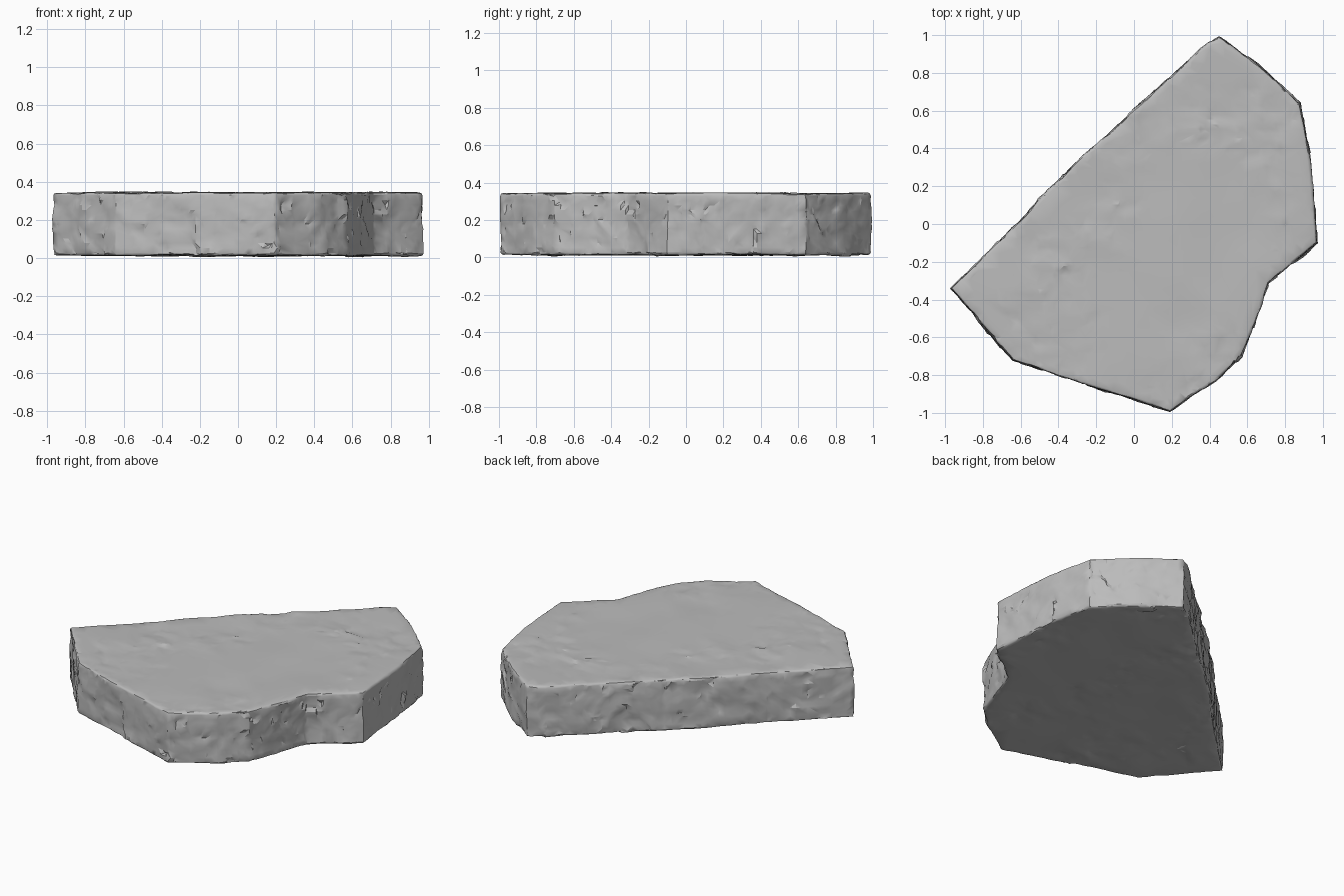
import bpy, bmesh, math
from mathutils import Vector, noise

cube = bpy.data.objects.get("Cube")
if cube:
    bpy.data.objects.remove(cube)

OUTLINE = [(0.19, -0.99), (0.43, -0.83), (0.57, -0.7), (0.64, -0.52), (0.71, -0.31),
           (0.97, -0.1), (0.93, 0.35), (0.88, 0.64), (0.67, 0.83), (0.45, 0.99),
           (0.36, 0.93), (0, 0.6), (-0.32, 0.31), (-0.6, 0.02), (-0.97, -0.34),
           (-0.64, -0.72), (-0.38, -0.81), (-0.1, -0.9)]
BOTTOM, TOP, STEP = 0.013, 0.343, 0.025


def chip(p, scale, tilt):
    """Height of a tilted flake: every noise cell is its own sloping facet."""
    q = p * scale + noise.noise_vector(p * 3) * 0.35
    centre = noise.voronoi(q)[1][0]
    slope = noise.cell_vector(centre * 7.3) - Vector((0.5, 0.5, 0.5))
    return max(-1, min(1, (q - centre).dot(slope) * tilt))


# Slab prism with narrow chamfered rims
bm = bmesh.new()
base = bm.faces.new([bm.verts.new((x, y, BOTTOM)) for x, y in OUTLINE])
walls = bmesh.ops.extrude_face_region(bm, geom=[base])["geom"]
for v in walls:
    if isinstance(v, bmesh.types.BMVert):
        v.co.z = TOP
bmesh.ops.recalc_face_normals(bm, faces=bm.faces)
rims = [e for e in bm.edges if abs(e.verts[0].co.z - e.verts[1].co.z) < 0.01]
bmesh.ops.bevel(bm, geom=rims, offset=0.013, segments=2, profile=0.5, affect='EDGES')

# Cut into small cells so the stone can be chipped
bmesh.ops.triangulate(bm, faces=bm.faces)
for axis in range(3):
    normal = Vector([float(i == axis) for i in range(3)])
    for i in range(-40, 41):
        bmesh.ops.bisect_plane(bm, geom=bm.verts[:] + bm.edges[:] + bm.faces[:],
                               plane_co=normal * (i * STEP + 0.003), plane_no=normal)
bmesh.ops.remove_doubles(bm, verts=bm.verts, dist=0.004)
bmesh.ops.triangulate(bm, faces=bm.faces)
bm.normal_update()

# Rough flakes, deeper on the broken sides than on the split faces
moves = []
for v in bm.verts:
    n, p = v.normal.copy(), v.co.copy()
    flat = abs(n.z)
    stretched = Vector((p.x * 0.8, p.y * 1.4, p.z * 1.3))
    patch = max(0, noise.noise(p * 2.6) + 0.25)
    depth = 0.014 * (1 - flat) + 0.014 * flat * patch
    d = depth * (chip(stretched, 6, 1.6) + 0.4 * chip(stretched, 13, 1.6))
    d += 0.006 * noise.noise(p * 4)
    moves.append((v, n * d))
for v, d in moves:
    v.co += d
    v.co.z = max(v.co.z, 0)

mesh = bpy.data.meshes.new("stone_slab")
bm.to_mesh(mesh)
bm.free()
slab = bpy.data.objects.new("stone_slab", mesh)
bpy.context.collection.objects.link(slab)

# Grey stone
stone = bpy.data.materials.new("grey_stone")
stone.use_nodes = True
colour = (0.5, 0.5, 0.5, 1)
stone.diffuse_color = colour
bsdf = stone.node_tree.nodes["Principled BSDF"]
bsdf.inputs["Base Color"].default_value = colour
bsdf.inputs["Roughness"].default_value = 0.9
mesh.materials.append(stone)

# Merge the cells into irregular facets
facets = slab.modifiers.new("facets", 'DECIMATE')
facets.ratio = 0.45

bpy.context.view_layer.objects.active = slab
slab.select_set(True)
bpy.ops.object.shade_smooth_by_angle(angle=math.radians(25))
